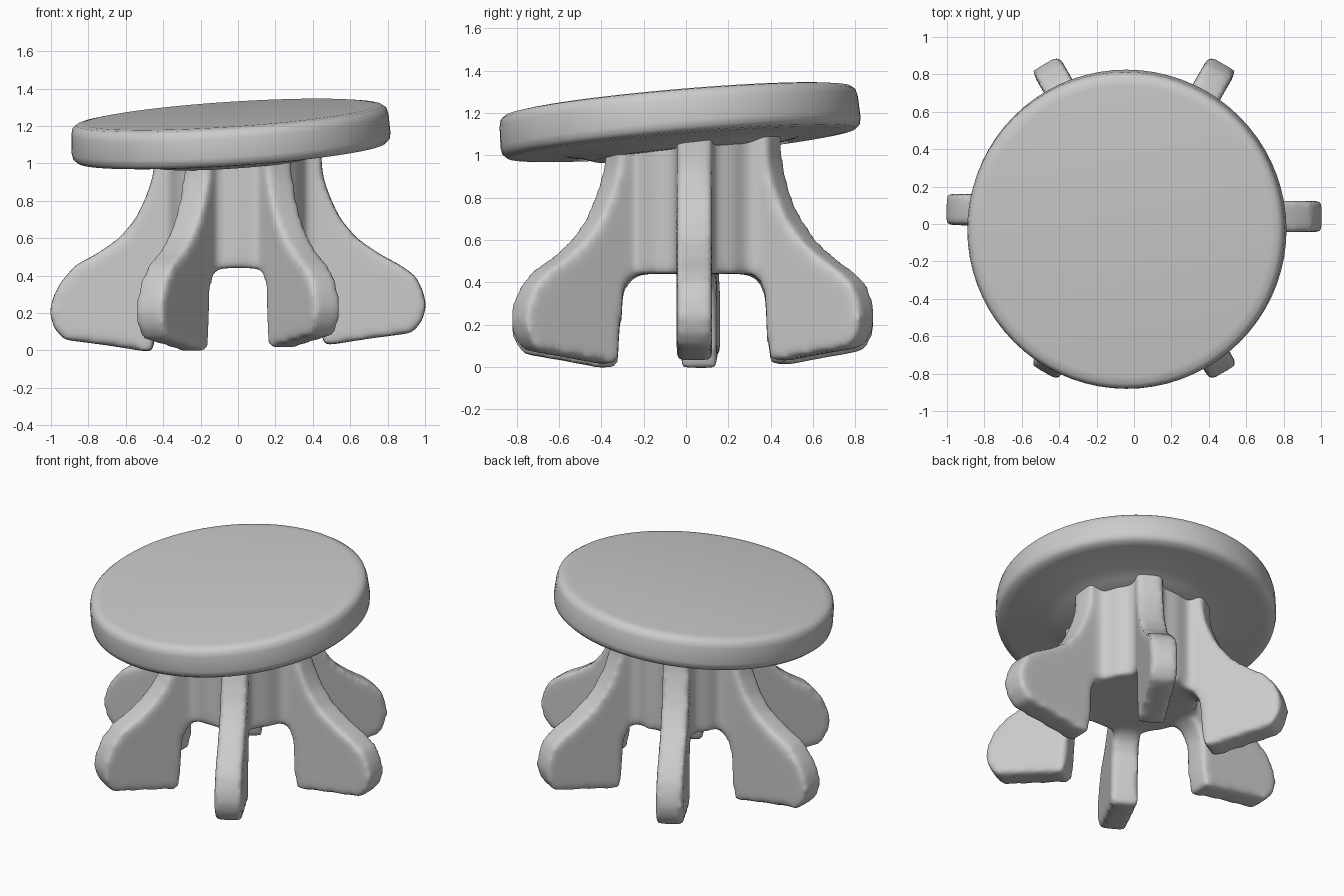
import bpy, bmesh
from math import radians, cos, sin, pi
from mathutils import Matrix, Vector

if "Cube" in bpy.data.objects:
    bpy.data.objects.remove(bpy.data.objects["Cube"])

def add_object(name, bm):
    bmesh.ops.recalc_face_normals(bm, faces=bm.faces)
    me = bpy.data.meshes.new(name)
    bm.to_mesh(me)
    bm.free()
    ob = bpy.data.objects.new(name, me)
    bpy.context.collection.objects.link(ob)
    return ob

def smooth_shade(ob, angle=40):
    bpy.ops.object.select_all(action='DESELECT')
    ob.select_set(True)
    bpy.context.view_layer.objects.active = ob
    bpy.ops.object.shade_smooth_by_angle(angle=radians(angle))

# Seat: turned disc with rounded rim and bowed underside, tilted up to the back right
SEAT = [(0, .107), (.78, .106), (.82, .1), (.842, .083), (.85, .05), (.854, -.05),
        (.848, -.08), (.825, -.1), (.78, -.105), (.56, -.113), (.48, -.13), (.42, -.15), (0, -.15)]
bm = bmesh.new()
verts = [bm.verts.new((r, 0, z)) for r, z in SEAT]
edges = [bm.edges.new(pair) for pair in zip(verts, verts[1:])]
bmesh.ops.spin(bm, geom=verts + edges, cent=(0, 0, 0), axis=(0, 0, 1),
               angle=2 * pi, steps=72, use_merge=True)
bmesh.ops.remove_doubles(bm, verts=bm.verts, dist=1e-4)
seat = add_object("seat", bm)
tilt = Vector((-0.066, -0.086, 1)).normalized()
seat.rotation_euler = Vector((0, 0, 1)).rotation_difference(tilt).to_euler()
seat.location = (-0.04, -0.03, 1.157)
smooth_shade(seat)

# Leg profile as (distance from centre, height): flared outer edge, then arch
PROFILE = [(0, 1.13), (.445, 1.13), (.448, .98), (.463, .9), (.5, .8), (.55, .7),
           (.635, .6), (.75, .52), (.87, .455), (.95, .38), (.99, .3), (1.007, .22),
           (.985, .14), (.93, .075), (.7, .045), (.46, .007), (.44, .1), (.422, .34),
           (.39, .41), (.32, .44), (0, .44)]

def add_leg(bm, angle, reach, offset):
    a = radians(angle)
    place = Matrix.Translation((0, offset, 0)) @ Matrix.Rotation(a, 4, 'Z')
    verts = []
    for r, z in PROFILE:
        if r > 0.6:
            r = 0.6 + (r - 0.6) * (reach - 0.6) / 0.4
        drop = 0.018 * cos(a) + 0.008 * sin(a) if z < 0.43 else 0
        verts.append(bm.verts.new(place @ Vector((r, -0.084, z + drop))))
    face = bm.faces.new(verts)
    ext = bmesh.ops.extrude_face_region(bm, geom=[face])
    side = place.to_3x3() @ Vector((0, 0.168, 0))
    bmesh.ops.translate(bm, vec=side, verts=[g for g in ext['geom'] if isinstance(g, bmesh.types.BMVert)])

# Base: round core and six legs fused into one soft form
bm = bmesh.new()
bmesh.ops.create_cone(bm, cap_ends=True, segments=24, radius1=0.37, radius2=0.37, depth=0.69,
                      matrix=Matrix.Translation((0, 0.035, 0.785)))
for angle, reach, offset in [(0, 1.0, .04), (60, .948, .035), (120, .948, .035),
                             (178, 1.0, .045), (240, .955, .035), (300, .955, .035)]:
    add_leg(bm, angle, reach, offset)
base = add_object("legs_and_core", bm)
smooth_shade(base, 180)
rem = base.modifiers.new("fuse", 'REMESH')
rem.mode, rem.voxel_size, rem.use_smooth_shade = 'VOXEL', 0.02, True
soft = base.modifiers.new("soften", 'SMOOTH')
soft.factor, soft.iterations = 0.5, 14
